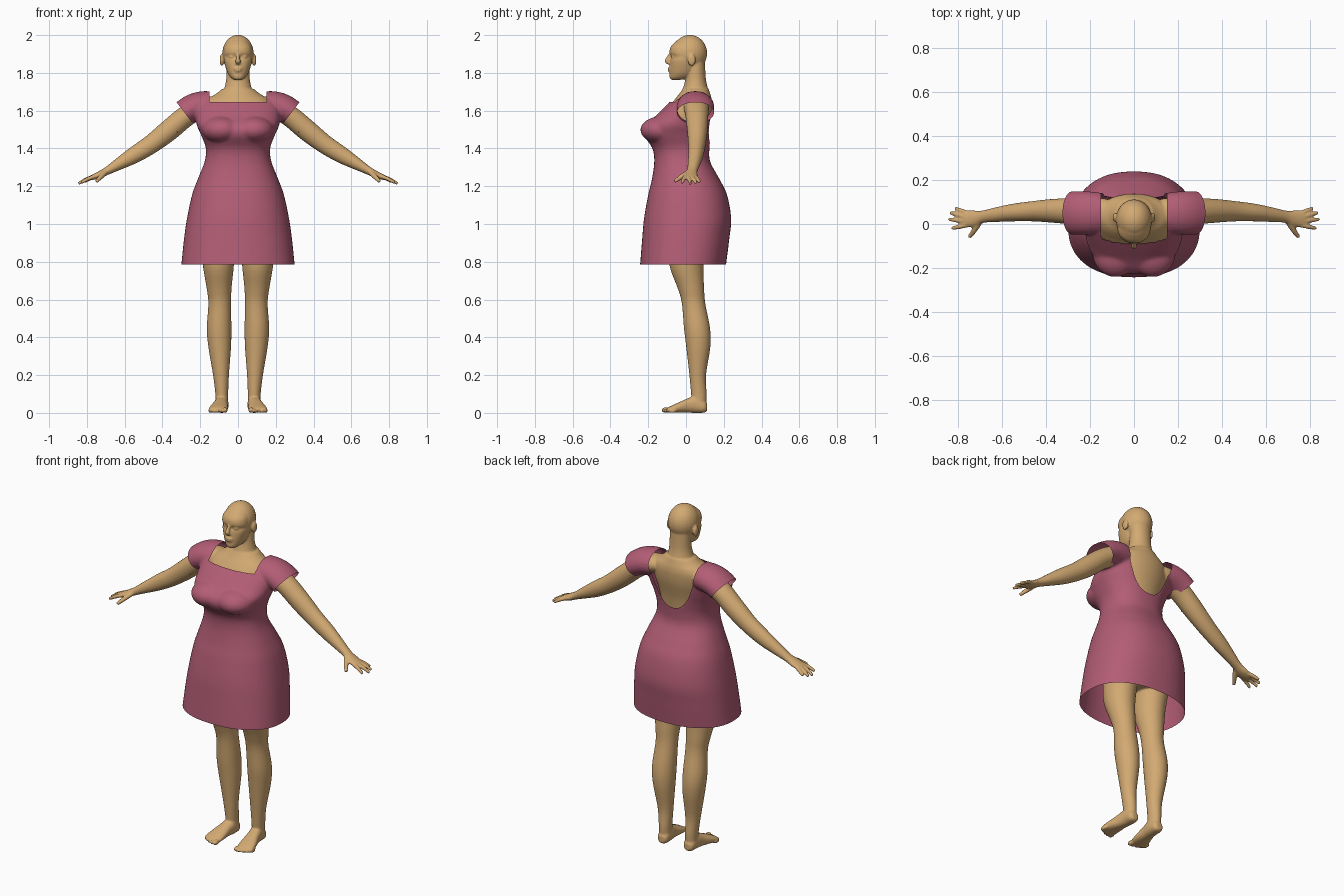
import bpy, bmesh, math
from mathutils import Vector, Matrix

X, Y, Z = Vector((1, 0, 0)), Vector((0, 1, 0)), Vector((0, 0, 1))


def spline(pts, k=5):
    """Smoothly resample control tuples (Catmull-Rom)."""
    out = []
    for i in range(len(pts) - 1):
        a, b, c, d = (pts[max(0, min(len(pts) - 1, i + j))] for j in (-1, 0, 1, 2))
        for s in range(k):
            t = s / k
            out.append([q + .5 * t * (r - p + t * (2*p - 5*q + 4*r - e + t * (3*(q - r) + e - p)))
                        for p, q, r, e in zip(a, b, c, d)])
    return out + [list(pts[-1])]


def tube(bm, pts, ref=X, axis=None, n=2.0, seg=40):
    """Closed loft through points (x, y, z, radius along ref, other radius)."""
    pts = spline(pts)
    rings = []
    for i, p in enumerate(pts):
        c = Vector(p[:3])
        d = axis or (Vector(pts[min(i + 1, len(pts) - 1)][:3]) - Vector(pts[max(i - 1, 0)][:3])).normalized()
        u = (ref - d * ref.dot(d)).normalized()
        w = d.cross(u)
        ring = []
        for j in range(seg):
            a = 2 * math.pi * j / seg
            ca, sa = math.cos(a), math.sin(a)
            ring.append(bm.verts.new(c + u * p[3] * math.copysign(abs(ca) ** (2 / n), ca)
                                     + w * p[4] * math.copysign(abs(sa) ** (2 / n), sa)))
        rings.append(ring)
    for a, b in zip(rings, rings[1:]):
        for j in range(seg):
            bm.faces.new((a[j], a[(j + 1) % seg], b[(j + 1) % seg], b[j]))
    bm.faces.new(rings[0][::-1])
    bm.faces.new(rings[-1])


def stack(bm, rows, n=2.0):
    """Horizontal rings given as (z, half width, front y, back y)."""
    tube(bm, [(0, (f + b) / 2, z, w, (b - f) / 2) for z, w, f, b in rows], X, Z, n, 64)


def ball(bm, c, r):
    bmesh.ops.create_uvsphere(bm, u_segments=24, v_segments=16, radius=1,
                              matrix=Matrix.Translation(c) @ Matrix.Diagonal((*r, 1)))


def fuse(bm, name, voxel, smooth, color):
    """Melt overlapping parts into one smooth skin."""
    bmesh.ops.recalc_face_normals(bm, faces=bm.faces)
    me = bpy.data.meshes.new(name)
    bm.to_mesh(me)
    ob = bpy.data.objects.new(name, me)
    bpy.context.collection.objects.link(ob)
    r = ob.modifiers.new("fuse", 'REMESH')
    r.mode, r.voxel_size = 'VOXEL', voxel
    s = ob.modifiers.new("soften", 'SMOOTH')
    s.factor, s.iterations = .5, smooth
    dg = bpy.context.evaluated_depsgraph_get()
    new = bpy.data.meshes.new_from_object(ob.evaluated_get(dg))
    ob.modifiers.clear()
    ob.data = new
    mat = bpy.data.materials.new(name + "_color")
    mat.diffuse_color = color
    new.materials.clear()
    new.materials.append(mat)
    new.shade_smooth()
    return ob


# ---- body: torso, neck, head ----
bm = bmesh.new()
stack(bm, [(.88, .10, -.06, .10), (.94, .185, -.09, .15), (1.03, .205, -.10, .18), (1.13, .195, -.11, .16),
           (1.25, .16, -.11, .11), (1.36, .14, -.11, .10), (1.47, .16, -.13, .11), (1.57, .185, -.12, .132),
           (1.63, .18, -.08, .138), (1.665, .155, -.055, .135), (1.69, .115, -.035, .128),
           (1.715, .085, -.018, .12)])
stack(bm, [(1.68, .085, -.03, .125), (1.72, .072, -.015, .115), (1.77, .062, -.003, .105), (1.86, .06, .01, .10)])
ball(bm, (0, .02, 1.904), (.083, .092, .097))
stack(bm, [(1.763, .02, -.078, -.03), (1.775, .038, -.087, .02), (1.80, .055, -.087, .05), (1.84, .069, -.086, .06),
           (1.868, .075, -.083, .06), (1.885, .075, -.077, .06), (1.908, .076, -.087, .06),
           (1.94, .07, -.08, .06), (1.97, .05, -.05, .06)], 2.2)
tube(bm, [(0, -.078, 1.905, .007, .008), (0, -.092, 1.88, .009, .012), (0, -.1, 1.862, .014, .013),
          (0, -.09, 1.85, .012, .006)])
ball(bm, (0, -.086, 1.824), (.024, .010, .006))
ball(bm, (0, -.086, 1.812), (.020, .010, .007))
for s in (1, -1):
    ball(bm, (s * .032, -.064, 1.886), (.018, .015, .009))
    ball(bm, (s * .086, .03, 1.868), (.011, .021, .032))
    ball(bm, (s * .085, -.125, 1.49), (.08, .085, .075))
    # arms
    tube(bm, [(s * x, y, z, a, b) for x, y, z, a, b in (
        (.13, .05, 1.63, .065, .045), (.20, .055, 1.615, .066, .055), (.28, .058, 1.567, .06, .056),
        (.37, .06, 1.492, .054, .056), (.46, .058, 1.422, .046, .050), (.55, .052, 1.365, .04, .044),
        (.63, .042, 1.318, .033, .032), (.69, .033, 1.283, .028, .022), (.73, .025, 1.262, .037, .019),
        (.77, .022, 1.247, .038, .014), (.785, .022, 1.242, .03, .009))], Y)
    # fingers and thumb: base, tip
    for bx, by, tx, ty, tz in ((.76, .05, .815, .072, 1.223), (.77, .032, .838, .052, 1.217),
                               (.77, .012, .845, .022, 1.214), (.765, -.006, .83, -.02, 1.219)):
        tube(bm, [(s * bx, by, 1.25, .011, .011), (s * (bx + tx) / 2, (by + ty) / 2, (1.255 + tz) / 2, .0105, .0105),
                  (s * tx, ty, tz, .008, .008)], Y, seg=12)
    tube(bm, [(s * .70, .015, 1.275, .014, .014), (s * .725, -.025, 1.25, .013, .013),
              (s * .75, -.06, 1.225, .009, .009)], X, seg=12)
    # legs
    tube(bm, [(s * x, y, z, a, b) for x, y, z, a, b in (
        (.10, .03, 1.02, .095, .11), (.105, .015, .9, .09, .10), (.104, .003, .78, .082, .09),
        (.10, .026, .66, .066, .07), (.097, .04, .58, .06, .062), (.1, .058, .45, .065, .069),
        (.097, .065, .35, .06, .064), (.09, .062, .2, .042, .044), (.086, .068, .1, .034, .041),
        (.085, .07, .03, .032, .036))], X, Z)
    # feet and toes
    tube(bm, [(s * x, y, z, a, b) for x, y, z, a, b in (
        (.085, .112, .03, .018, .02), (.085, .095, .034, .032, .033), (.086, .05, .045, .036, .045),
        (.092, .01, .039, .038, .038), (.10, -.04, .028, .047, .027), (.105, -.08, .019, .05, .018),
        (.106, -.1, .014, .045, .012))], X, Y, 2.3)
    for i in range(5):
        x, y, r = .069 + .0195 * i, -.106 + .001 * i + .0018 * i * i, .0145 if i == 0 else .0105
        ball(bm, (s * x, y, r), (r * .95, .024, r))
fuse(bm, "body", .0055, 3, (.65, .40, .17, 1))

# ---- dress: closed hull first, openings cut afterwards ----
bm = bmesh.new()
stack(bm, [(.74, .304, -.246, .205), (.785, .30, -.243, .212), (.92, .286, -.232, .229), (1.03, .27, -.222, .239),
           (1.155, .243, -.2, .217), (1.24, .212, -.18, .176), (1.33, .177, -.168, .128), (1.40, .17, -.178, .124),
           (1.47, .195, -.222, .132), (1.52, .217, -.217, .14), (1.57, .225, -.163, .147),
           (1.62, .222, -.113, .149), (1.66, .21, -.07, .143), (1.69, .19, -.03, .128), (1.70, .175, -.01, .11)], 2.3)
for s in (1, -1):
    ball(bm, (s * .085, -.13, 1.498), (.105, .112, .072))
    tube(bm, [(s * x, y, z, a, b) for x, y, z, a, b in (
        (.12, .05, 1.625, .085, .07), (.17, .05, 1.63, .095, .074), (.23, .05, 1.618, .099, .074),
        (.285, .05, 1.588, .098, .07), (.36, .05, 1.53, .09, .066))], Y)
dress = fuse(bm, "dress", .007, 10, (.45, .11, .18, 1))


def keep(p):
    """Positive on cloth, zero on the hem, sleeve hems and neckline."""
    x = abs(p.x)
    sleeve = min((x - .318) * .79 - (p.z - 1.635) * .61, p.z - 1.49)
    low = 1.645 if p.y < .04 else 1.43 + .22 * (min(x, .15) / .15) ** 2.5
    neck = min(.15 - x, p.z - low)
    return min(p.z - .785, -sleeve, -neck)


bm = bmesh.new()
bm.from_mesh(dress.data)
bmesh.ops.delete(bm, geom=[v for v in bm.verts if keep(v.co) < 0], context='VERTS')
for v in [v for v in bm.verts if v.is_boundary]:
    f, e = keep(v.co), 1e-4
    g = Vector([(keep(v.co + d * e) - f) / e for d in (X, Y, Z)])
    if f < .02 and g.length > .1:
        step = g * (-f / g.length_squared)
        v.co += step * min(1, .012 / max(step.length, 1e-6))
bm.to_mesh(dress.data)
bm.free()
dress.data.shade_smooth()
